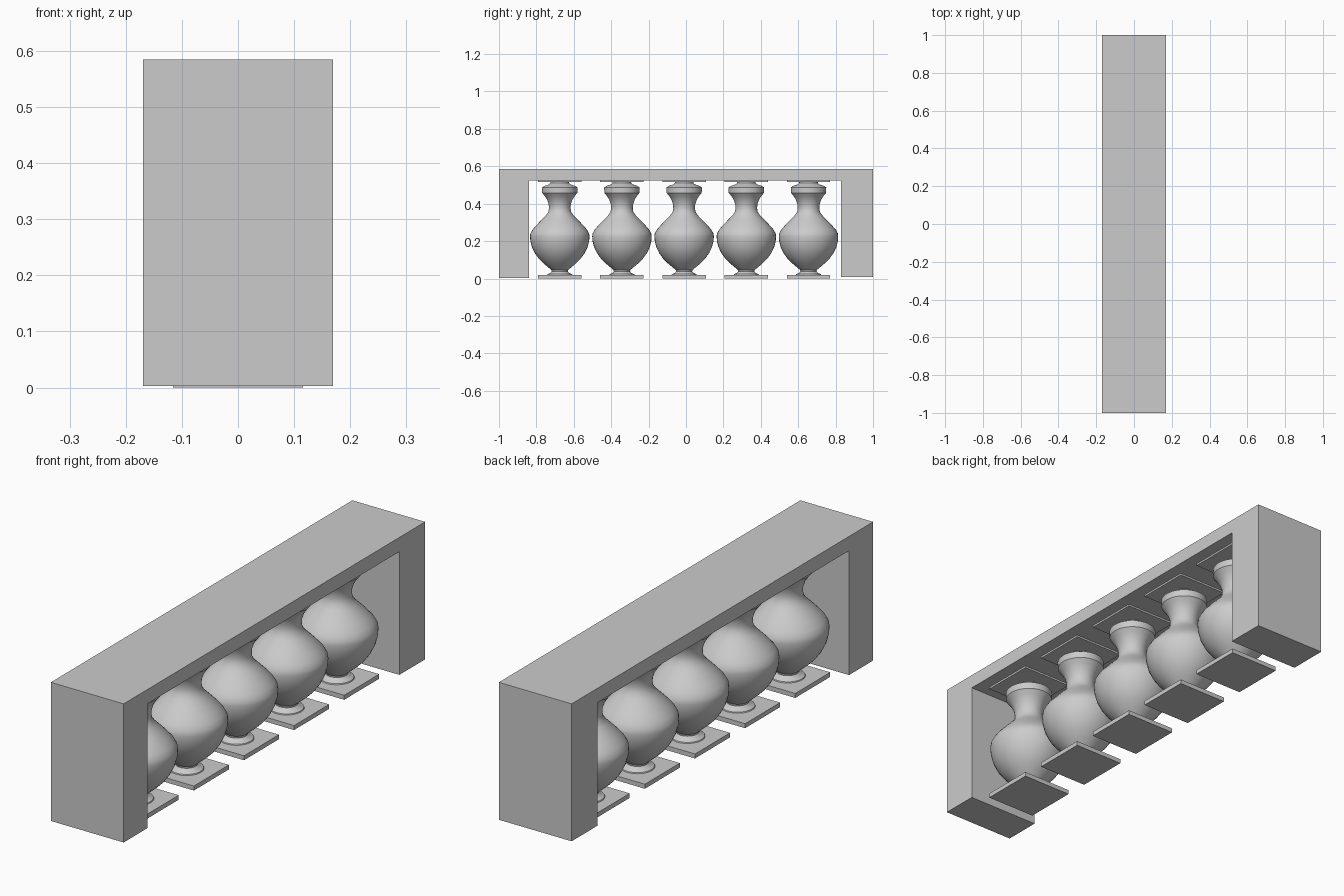
import bpy, bmesh
from math import cos, sin, tau

if "Cube" in bpy.data.objects:
    bpy.data.objects.remove(bpy.data.objects["Cube"])


def make_object(name, bm):
    bmesh.ops.recalc_face_normals(bm, faces=bm.faces)
    mesh = bpy.data.meshes.new(name)
    bm.to_mesh(mesh)
    bm.free()
    obj = bpy.data.objects.new(name, mesh)
    bpy.context.collection.objects.link(obj)
    return obj


def plate(name, y, z0, z1, half):
    bm = bmesh.new()
    bmesh.ops.create_cube(bm, size=1)
    for v in bm.verts:
        v.co = (v.co.x * 2 * half, y + v.co.y * 2 * half, z0 + (v.co.z + 0.5) * (z1 - z0))
    return make_object(name, bm)


def turned(name, y, profile, sides=40):
    bm = bmesh.new()
    rings = [[bm.verts.new((r * cos(tau * i / sides), y + r * sin(tau * i / sides), z))
              for i in range(sides)] for r, z in profile]
    for a, b in zip(rings, rings[1:]):
        for i in range(sides):
            j = (i + 1) % sides
            bm.faces.new((a[i], a[j], b[j], b[i]))
    bm.faces.new(rings[0][::-1])
    bm.faces.new(rings[-1])
    obj = make_object(name, bm)
    bpy.ops.object.select_all(action='DESELECT')
    obj.select_set(True)
    bpy.context.view_layer.objects.active = obj
    bpy.ops.object.shade_smooth_by_angle(angle=0.5)
    return obj


# Rail and two end posts: one arch outline (y, z) extruded across x
outline = [(-1, 0.003), (-0.84, 0.003), (-0.84, 0.525), (0.829, 0.525),
           (0.829, 0.008), (1, 0.008), (1, 0.585), (-1, 0.585)]
bm = bmesh.new()
face = bm.faces.new([bm.verts.new((-0.169, y, z)) for y, z in outline])
ext = bmesh.ops.extrude_face_region(bm, geom=[face], use_keep_orig=True)
bmesh.ops.translate(bm, vec=(0.338, 0, 0),
                    verts=[g for g in ext["geom"] if isinstance(g, bmesh.types.BMVert)])
make_object("rail_and_posts", bm)

# Baluster profile (radius, height), foot to collar
profile = [(0.068, 0.018), (0.066, 0.023), (0.050, 0.030), (0.043, 0.038),
           (0.045, 0.046), (0.062, 0.060), (0.087, 0.081), (0.112, 0.106),
           (0.133, 0.135), (0.149, 0.168), (0.157, 0.200), (0.159, 0.225),
           (0.157, 0.241), (0.145, 0.262), (0.125, 0.285), (0.098, 0.313),
           (0.076, 0.335), (0.061, 0.356), (0.058, 0.375), (0.059, 0.395),
           (0.068, 0.422), (0.080, 0.441), (0.094, 0.458), (0.095, 0.487),
           (0.080, 0.496), (0.058, 0.503), (0.050, 0.510), (0.049, 0.520)]

# Five balusters with square plates above and below
for n in range(5):
    y = -0.675 + 0.3325 * n
    turned(f"baluster_{n + 1}", y, profile)
    plate(f"base_plate_{n + 1}", y, 0, 0.019, 0.116)
    plate(f"top_plate_{n + 1}", y, 0.517, 0.527, 0.116)
